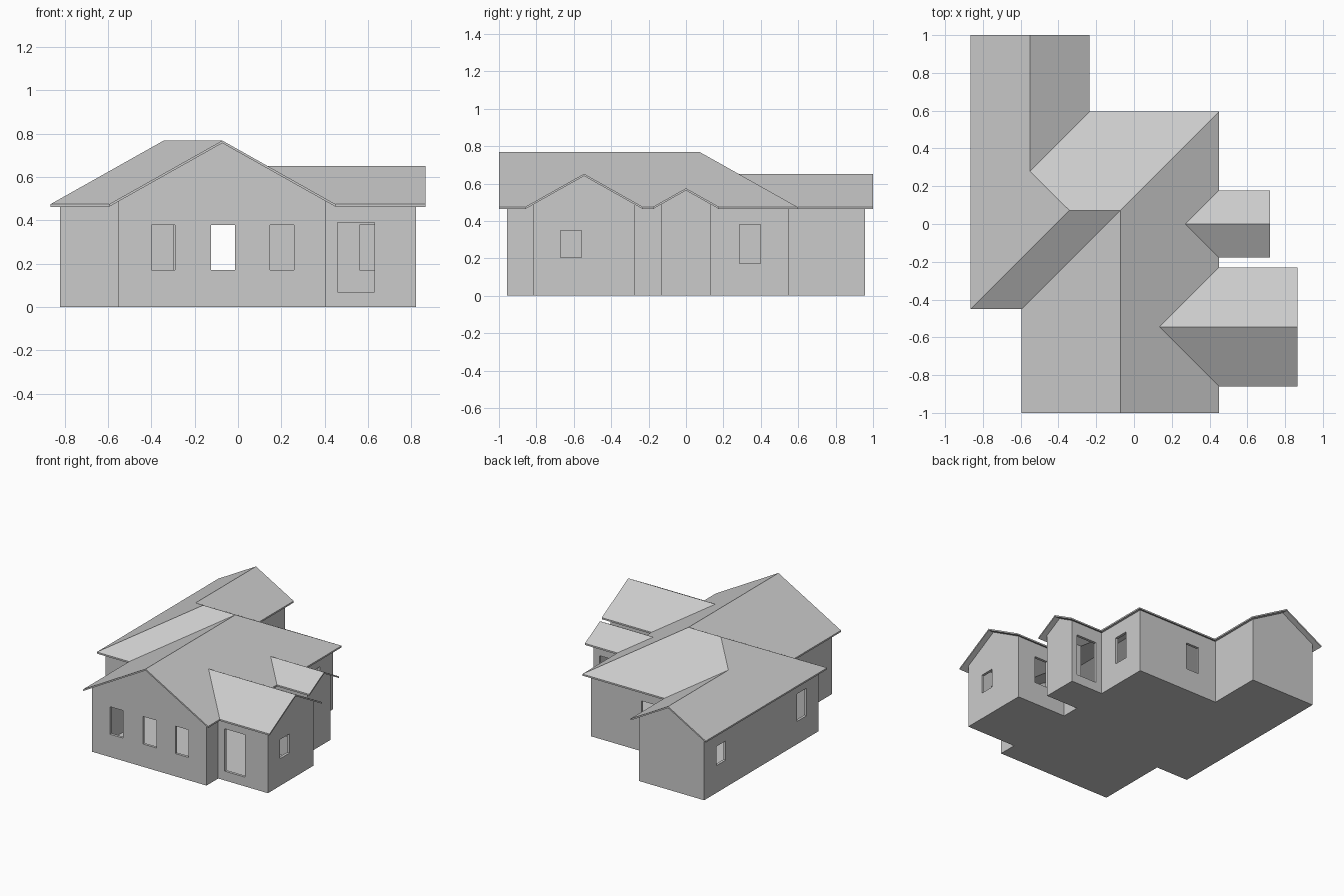
import bpy, bmesh

if "Cube" in bpy.data.objects:
    bpy.data.objects.remove(bpy.data.objects["Cube"])

EAVE, SLOPE, SLAB = 0.475, 0.562, 0.012
XL, XM, XR = -0.865, -0.595, 0.45          # eave lines in x
YF, YB = -0.45, 0.595                      # main block eave lines in y
HALF = (YB - YF) / 2                       # half span of main block
YC, XC = (YF + YB) / 2, (XM + XR) / 2      # main ridges
OVERHANG, WALL = 0.043, 0.02


def new_object(name, bm):
    bmesh.ops.recalc_face_normals(bm, faces=bm.faces)
    me = bpy.data.meshes.new(name)
    bm.to_mesh(me)
    bm.free()
    ob = bpy.data.objects.new(name, me)
    bpy.context.collection.objects.link(ob)
    return ob


def layered(name, polys, low, high):
    """Closed solid between two height functions over plan polygons."""
    bm = bmesh.new()
    cache = {}

    def vert(p, top):
        key = (round(p[0], 4), round(p[1], 4), top)
        if key not in cache:
            cache[key] = bm.verts.new((p[0], p[1], (high if top else low)(p)))
        return cache[key]

    edges = set()
    for poly in polys:
        area = sum(a[0] * b[1] - b[0] * a[1] for a, b in zip(poly, poly[1:] + poly[:1]))
        poly = poly if area > 0 else poly[::-1]
        bm.faces.new([vert(p, True) for p in poly])
        bm.faces.new([vert(p, False) for p in reversed(poly)])
        edges |= {(vert(a, True), vert(b, True), vert(a, False), vert(b, False))
                  for a, b in zip(poly, poly[1:] + poly[:1])}
    pairs = {(e[0], e[1]) for e in edges}
    for a, b, c, d in edges:
        if (b, a) not in pairs:
            bm.faces.new((b, a, c, d))
    return new_object(name, bm)


def inset(poly, d):
    """Inset a counter-clockwise right-angled outline."""
    out = []
    n = len(poly)
    for i, p in enumerate(poly):
        q = list(p)
        for a, b in ((poly[i - 1], p), (p, poly[(i + 1) % n])):
            dx, dy = b[0] - a[0], b[1] - a[1]
            length = abs(dx) + abs(dy)
            q[0] -= dy / length * d
            q[1] += dx / length * d
        out.append(tuple(q))
    return out


def cut(ob, cutter):
    cutter.hide_render = True
    mod = ob.modifiers.new("cut", 'BOOLEAN')
    mod.operation, mod.solver, mod.object = 'DIFFERENCE', 'EXACT', cutter
    bpy.context.view_layer.objects.active = ob
    bpy.ops.object.modifier_apply(modifier=mod.name)
    bpy.data.objects.remove(cutter)


# Roof plan: points are (x, y, distance in from the eave)
left_front, left_mid = (XL, YF, 0), (XM, YF, 0)
hip, peak = (XL + HALF, YC, HALF), (XC, YC, HALF)
back_corner, inner_corner = (XR, YB, 0), (-0.235, YB, 0)
wing_half = (-0.235 - XL) / 2
wing_join = (XL + wing_half, YB - wing_half, wing_half)
wing_end = (XL + wing_half, 1, wing_half)
front_peak = (XC, -1, HALF)

slopes = [
    [left_front, hip, wing_join, wing_end, (XL, 1, 0)],
    [wing_join, inner_corner, (-0.235, 1, 0), wing_end],
    [wing_join, hip, peak, back_corner, inner_corner],
    [left_front, left_mid, peak, hip],
    [left_mid, (XM, -1, 0), front_peak, peak],
]
right_slope = [peak, front_peak, (XR, -1, 0)]
outline = [(XL, YF), (XM, YF), (XM, -1), (XR, -1)]

# Two gabled side wings on the right
for y0, y1, x_end in ((-0.86, -0.23, 0.865), (-0.1775, 0.1775, 0.72)):
    h, yc = (y1 - y0) / 2, (y0 + y1) / 2
    near, tip, far = (XR, y0, 0), (XR - h, yc, h), (XR, y1, 0)
    right_slope += [near, tip, far]
    for corner, y in ((near, y0), (far, y1)):
        slopes.append([corner, tip, (x_end, yc, h), (x_end, y, 0)])
    outline += [(XR, y0), (x_end, y0), (x_end, y1), (XR, y1)]
slopes.append(right_slope + [back_corner])
outline += [(XR, YB), (-0.235, YB), (-0.235, 1), (XL, 1)]


def roof_z(p):
    return EAVE + SLOPE * p[2]


def under_z(p):
    return roof_z(p) - SLAB


layered("roof", slopes, under_z, roof_z)

# Hollow walls with a floor, trimmed to the roof underside
outer = inset(outline, OVERHANG)
walls = layered("walls", [outer], lambda p: 0, lambda p: 0.85)
cut(walls, layered("room_cutter", [inset(outline, OVERHANG + WALL)],
                   lambda p: 0.02, lambda p: 1))
cut(walls, layered("roof_cutter", slopes, under_z, lambda p: roof_z(p) + 1))

# Window and door openings: wall axis, wall position, from, to, sill, head
TALL, SMALL, DOOR = (0.172, 0.38), (0.205, 0.35), (0.07, 0.39)
openings = [
    ('y', -0.957, -0.40, -0.29, TALL), ('y', -0.957, -0.125, -0.013, TALL),
    ('y', -0.957, 0.147, 0.258, TALL), ('y', 0.552, -0.125, -0.013, TALL),
    ('y', -0.817, 0.46, 0.63, DOOR), ('y', 0.1345, 0.46, 0.63, DOOR),
    ('y', -0.273, 0.56, 0.672, TALL),
    ('x', 0.822, -0.67, -0.56, SMALL), ('x', 0.407, 0.285, 0.397, TALL),
    ('x', -0.822, 0.70, 0.81, SMALL), ('x', -0.822, -0.265, -0.153, TALL),
]
for axis, pos, a, b, (z0, z1) in openings:
    lo, hi = pos - 0.04, pos + 0.04
    if axis == 'y':
        rect = [(a, lo), (b, lo), (b, hi), (a, hi)]
    else:
        rect = [(lo, a), (hi, a), (hi, b), (lo, b)]
    cut(walls, layered("opening_cutter", [rect], lambda p: z0, lambda p: z1))
